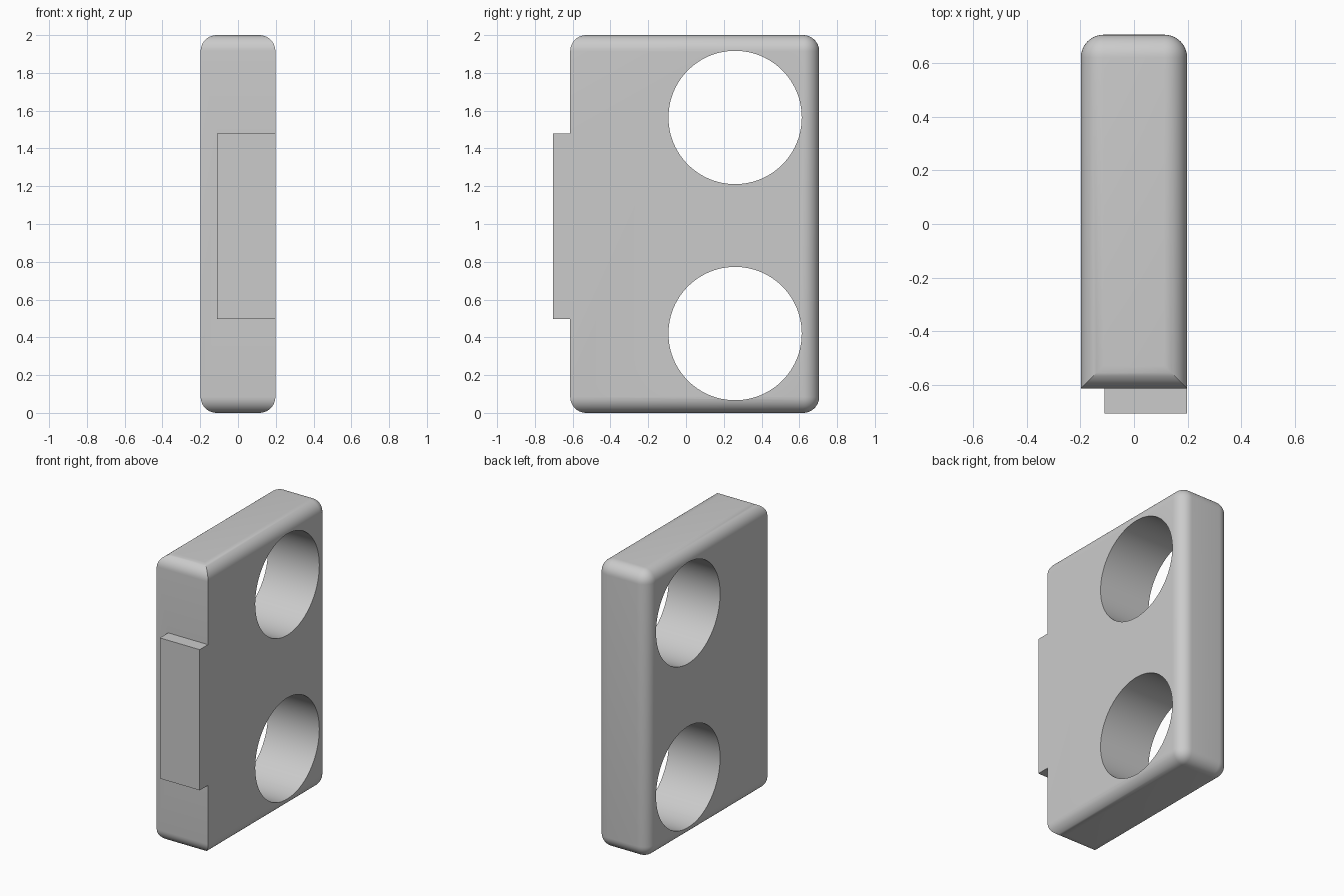
import bpy, bmesh, math
from mathutils import Matrix, Vector

cube = bpy.data.objects.get("Cube")
if cube:
    bpy.data.objects.remove(cube, do_unlink=True)

HALF_X, FRONT, BACK, HEIGHT = 0.198, -0.613, 0.705, 2.0
ROUND = 0.085

grey = bpy.data.materials.new("plain_grey")
grey.use_nodes = True
grey.diffuse_color = (0.6, 0.6, 0.6, 1)
grey.node_tree.nodes["Principled BSDF"].inputs["Base Color"].default_value = (0.6, 0.6, 0.6, 1)


def make_object(name, bm):
    mesh = bpy.data.meshes.new(name)
    bm.to_mesh(mesh)
    bm.free()
    mesh.materials.append(grey)
    obj = bpy.data.objects.new(name, mesh)
    bpy.context.collection.objects.link(obj)
    return obj


def box(low, high):
    low, high = Vector(low), Vector(high)
    bm = bmesh.new()
    size = Matrix.Diagonal((*(high - low), 1))
    bmesh.ops.create_cube(bm, size=1, matrix=Matrix.Translation((low + high) / 2) @ size)
    return bm


def apply_boolean(target, tool, operation):
    mod = target.modifiers.new(tool.name, "BOOLEAN")
    mod.operation, mod.solver, mod.object = operation, "EXACT", tool
    bpy.context.view_layer.objects.active = target
    bpy.ops.object.modifier_apply(modifier=mod.name)
    bpy.data.objects.remove(tool, do_unlink=True)


# Body: every edge rounded except the two upright front ones
bm = box((-HALF_X, FRONT, 0), (HALF_X, BACK, HEIGHT))
rounded = [e for e in bm.edges
           if not (all(v.co.y < 0 for v in e.verts)
                   and abs(e.verts[0].co.z - e.verts[1].co.z) > 1)]
bmesh.ops.bevel(bm, geom=rounded, offset=ROUND, offset_type="OFFSET",
                segments=10, profile=0.5, affect="EDGES")
body = make_object("holed_block", bm)

# Front tab, flush with the left side
tab = make_object("front_tab", box((-0.11, -0.705, 0.497), (HALF_X, FRONT, 1.478)))
apply_boolean(body, tab, "UNION")

# Two round holes right through the sides
for z in (0.42, 1.564):
    bm = bmesh.new()
    turn = Matrix.Translation((0, 0.26, z)) @ Matrix.Rotation(math.pi / 2, 4, "Y")
    bmesh.ops.create_cone(bm, cap_ends=True, segments=96, radius1=0.353,
                          radius2=0.353, depth=1, matrix=turn)
    cutter = make_object("hole_cutter", bm)
    cutter.hide_render = True
    apply_boolean(body, cutter, "DIFFERENCE")

# Smooth rounds and hole walls, crisp edges elsewhere
bpy.ops.object.select_all(action="DESELECT")
body.select_set(True)
bpy.context.view_layer.objects.active = body
bpy.ops.object.shade_smooth_by_angle(angle=math.radians(30))
